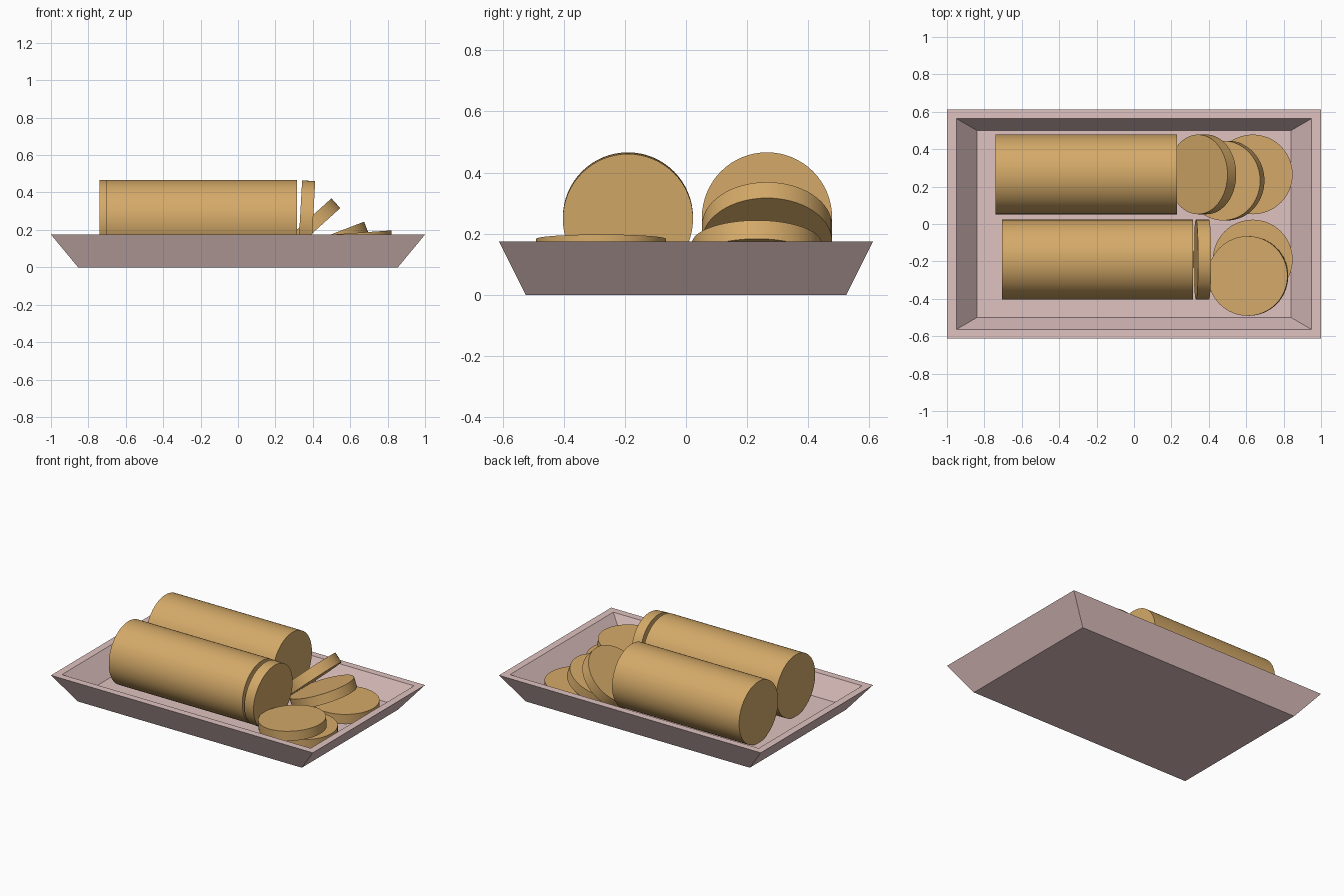
import bpy, bmesh
from math import radians

if "Cube" in bpy.data.objects:
    bpy.data.objects.remove(bpy.data.objects["Cube"])


def material(name, rgb):
    m = bpy.data.materials.new(name)
    m.diffuse_color = (*rgb, 1)
    m.use_nodes = True
    m.node_tree.nodes["Principled BSDF"].inputs["Base Color"].default_value = m.diffuse_color
    return m


DOUGH = material("golden_dough", (0.66, 0.40, 0.14))
PINK = material("pale_pink", (0.74, 0.54, 0.53))
R = 0.213  # shared radius of rolls and slices


def cylinder(name, length, centre, lift):
    """Disc or roll; lift = degrees its +x side rises from lying flat."""
    bpy.ops.mesh.primitive_cylinder_add(vertices=64, radius=R, depth=length,
                                        location=centre,
                                        rotation=(0, radians(-lift), 0))
    ob = bpy.context.object
    ob.name = name
    ob.data.materials.append(DOUGH)
    bpy.ops.object.shade_smooth_by_angle(angle=radians(40))
    return ob


# Tray: rectangular rings skinned from the base, over the rim, to the floor
rings = [(0.855, 0.525, 0), (1.0, 0.612, 0.175),
         (0.95, 0.564, 0.175), (0.84, 0.5, 0.042)]
bm = bmesh.new()
loops = [[bm.verts.new((sx * x, sy * y, z))
          for sx, sy in ((-1, -1), (1, -1), (1, 1), (-1, 1))]
         for x, y, z in rings]
for a, b in zip(loops, loops[1:]):
    for i in range(4):
        j = (i + 1) % 4
        bm.faces.new((a[i], a[j], b[j], b[i]))
bm.faces.new(loops[0][::-1])
bm.faces.new(loops[-1])
bmesh.ops.recalc_face_normals(bm, faces=bm.faces)
mesh = bpy.data.meshes.new("tray")
bm.to_mesh(mesh)
bm.free()
mesh.materials.append(PINK)
bpy.context.collection.objects.link(bpy.data.objects.new("tray", mesh))

# Two uncut rolls lying along x
for name, x0, x1, y in (("back_roll", -0.74, 0.23, 0.265),
                        ("front_roll", -0.705, 0.315, -0.19)):
    cylinder(name, x1 - x0, ((x0 + x1) / 2, y, 0.253), 90)

# Slices cut from the rolls: thickness, centre, lift angle
slices = {
    "front_slice_upright": (0.07, (0.366, -0.19, 0.25), 86.8),
    "front_slice_lower": (0.065, (0.635, -0.19, 0.074), 0),
    "front_slice_upper": (0.065, (0.61, -0.278, 0.15), 4),
    "back_slice_steep": (0.07, (0.365, 0.265, 0.2), 42),
    "back_slice_leaning": (0.065, (0.487, 0.232, 0.137), 21),
    "back_slice_flat": (0.065, (0.635, 0.265, 0.074), 0),
}
for name, (thick, centre, lift) in slices.items():
    cylinder(name, thick, centre, lift)
